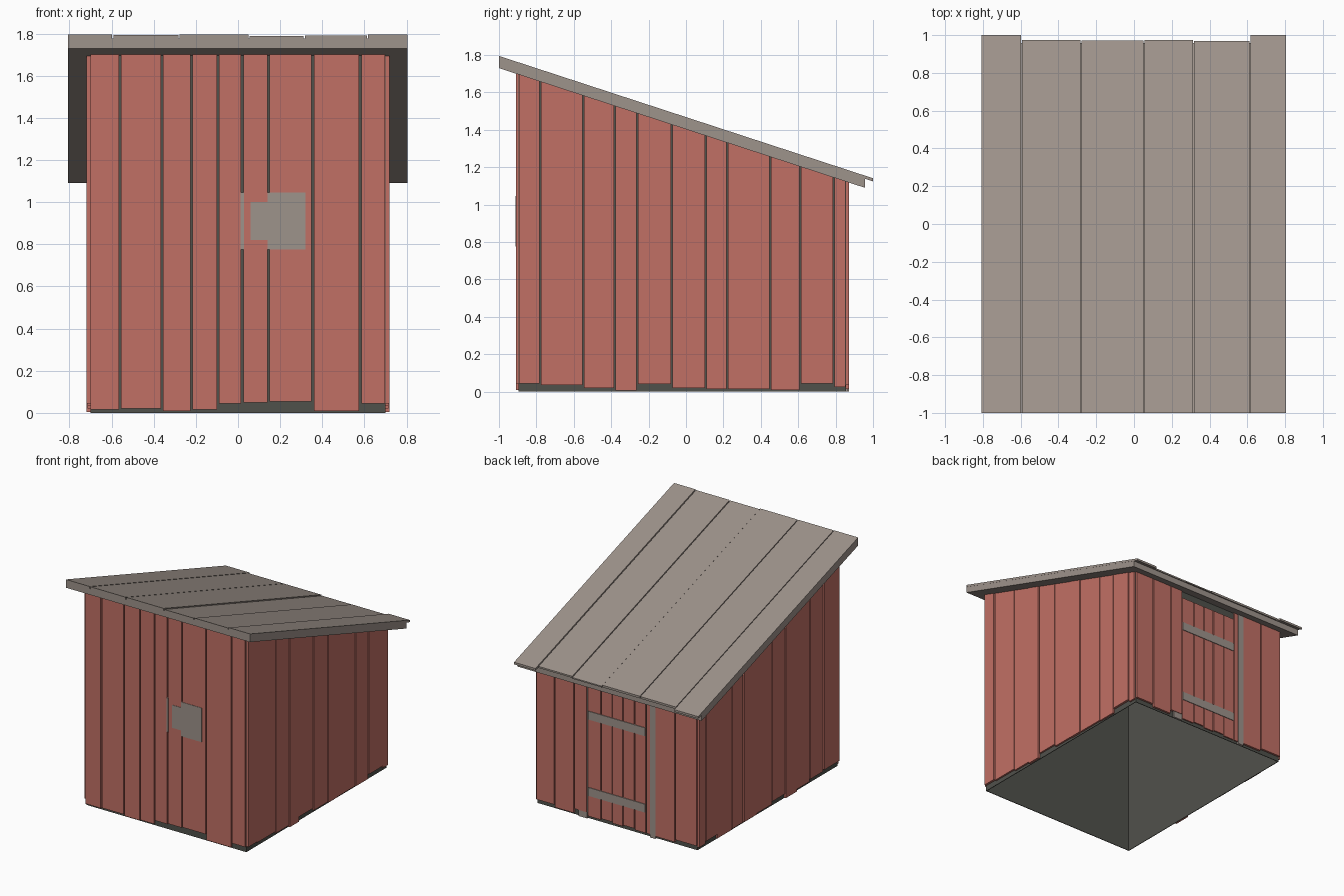
import bpy

cube = bpy.data.objects.get("Cube")
if cube:
    bpy.data.objects.remove(cube, do_unlink=True)


def make_material(name, rgb):
    """Flat material from a display colour, stored as linear values."""
    linear = [((c / 255 + 0.055) / 1.055) ** 2.4 for c in rgb] + [1]
    mat = bpy.data.materials.new(name)
    mat.use_nodes = True
    mat.diffuse_color = linear
    mat.node_tree.nodes["Principled BSDF"].inputs["Base Color"].default_value = linear
    return mat


RED = make_material("red_paint", (193, 112, 101))
GREY = make_material("weathered_wood", (158, 147, 139))
DARK = make_material("dark_core", (80, 81, 75))


def under_roof(y):
    return 1.73 - 0.327 * (y + 1)


def block(name, x, y, bottom, top, mat):
    """Box over the x and y ranges; bottom and top are heights or slopes."""
    def height(h, v):
        return h(v) if callable(h) else h
    profile = [(y[0], height(bottom, y[0])), (y[1], height(bottom, y[1])),
               (y[1], height(top, y[1])), (y[0], height(top, y[0]))]
    verts = [(px, py, pz) for px in x for py, pz in profile]
    faces = [(0, 3, 2, 1), (4, 5, 6, 7)]
    faces += [(i, (i + 1) % 4, (i + 1) % 4 + 4, i + 4) for i in range(4)]
    mesh = bpy.data.meshes.new(name)
    mesh.from_pydata(verts, [], faces)
    mesh.materials.append(mat)
    obj = bpy.data.objects.new(name, mesh)
    bpy.context.collection.objects.link(obj)
    return obj


def spans(edges, gap=0.01):
    """Board ranges between seam positions, with a gap at each inner seam."""
    last = len(edges) - 2
    return [(a + (gap / 2 if i else 0), b - (gap / 2 if i < last else 0))
            for i, (a, b) in enumerate(zip(edges, edges[1:]))]


# Dark inner walls behind the boards, hollow and open underneath
block("front_inner_wall", (-0.70, 0.70), (-0.895, -0.89), 0, under_roof, DARK)
block("back_inner_wall", (-0.70, 0.70), (0.85, 0.855), 0, under_roof, DARK)
for side, x in (("right", (0.695, 0.70)), ("left", (-0.70, -0.695))):
    block(f"{side}_inner_wall", x, (-0.89, 0.85), 0, under_roof, DARK)

# Front wall boards
front_seams = [-0.70, -0.56, -0.36, -0.22, -0.095, 0.02, 0.145, 0.355, 0.58, 0.698]
front_bottoms = [0.015, 0.02, 0.01, 0.015, 0.045, 0.05, 0.055, 0.01, 0.045]
for i, (x, low) in enumerate(zip(spans(front_seams), front_bottoms)):
    block(f"front_board_{i + 1}", x, (-0.909, -0.895), low, under_roof, RED)

# Hatch on the front, with boards showing between its pieces
for name, x, low, high in (("edge", (0.012, 0.028), 0.775, 1.045),
                           ("tongue", (0.06, 0.14), 0.82, 1.0),
                           ("panel", (0.14, 0.32), 0.775, 1.045)):
    block(f"hatch_{name}", x, (-0.912, -0.895), low, high, GREY)

# Side wall boards, ending short of the front and back boards
right_seams = [-0.893, -0.78, -0.55, -0.38, -0.26, -0.075, 0.105, 0.22, 0.45,
               0.61, 0.79, 0.853]
left_seams = [-0.893, -0.70, -0.53, -0.365, -0.22, -0.06, 0.135, 0.30, 0.44,
              0.63, 0.775, 0.853]
side_bottoms = [0.045, 0.035, 0.02, 0.005, 0.04, 0.02, 0.015, 0.015, 0.01, 0.045, 0.025]
for side, sign, seams in (("right", 1, right_seams), ("left", -1, left_seams)):
    for i, (y, low) in enumerate(zip(spans(seams, 0.008), side_bottoms)):
        outer = 0.718 if i % 3 == 0 else 0.714
        x = sorted((sign * 0.70, sign * outer))
        block(f"{side}_wall_board_{i + 1}", x, y, low, under_roof, RED)

# Back wall boards on both sides of the door
back_groups = [([-0.70, -0.515, -0.345], [0.04, 0.02]),
               ([0.26, 0.37, 0.54, 0.70], [0.05, 0.015, 0.035])]
count = 0
for seams, bottoms in back_groups:
    for x, low in zip(spans(seams), bottoms):
        count += 1
        block(f"back_board_{count}", x, (0.855, 0.871), low, under_roof, RED)
block("back_filler_board", (-0.295, -0.258), (0.855, 0.865), 0.02, under_roof, RED)

# Door posts, the first one mostly hidden by a board
block("door_post_hidden", (0.258, 0.335), (0.855, 0.867), 0, 1.1, GREY)
block("door_post", (-0.342, -0.295), (0.855, 0.872), 0, under_roof, GREY)

# Plank door with two straps
for i, x in enumerate(spans([-0.25, -0.155, -0.055, 0.04, 0.138, 0.25], 0.008)):
    block(f"door_plank_{i + 1}", x, (0.855, 0.865), 0.02 + 0.01 * (i % 2), 1.065, RED)
for name, low in (("lower", 0.183), ("upper", 0.787)):
    block(f"{name}_door_strap", (-0.25, 0.25), (0.86, 0.87), low, low + 0.066, GREY)


# Roof base with planks laid over it
def roof_base_top(y):
    return under_roof(y) + 0.048


block("roof_base", (-0.806, 0.804), (-1, 0.957), under_roof, roof_base_top, GREY)
roof_seams = [-0.807, -0.595, -0.28, 0.052, 0.315, 0.615, 0.805]
roof_ends = [1.0, 0.973, 0.972, 0.975, 0.968, 1.0]
roof_thickness = [0.017, 0.0165, 0.017, 0.010, 0.0125, 0.017]
for i, (x, end, thick) in enumerate(zip(spans(roof_seams, 0.006), roof_ends, roof_thickness)):
    block(f"roof_plank_{i + 1}", x, (-1, end), roof_base_top,
          lambda y, t=thick: roof_base_top(y) + t, GREY)
